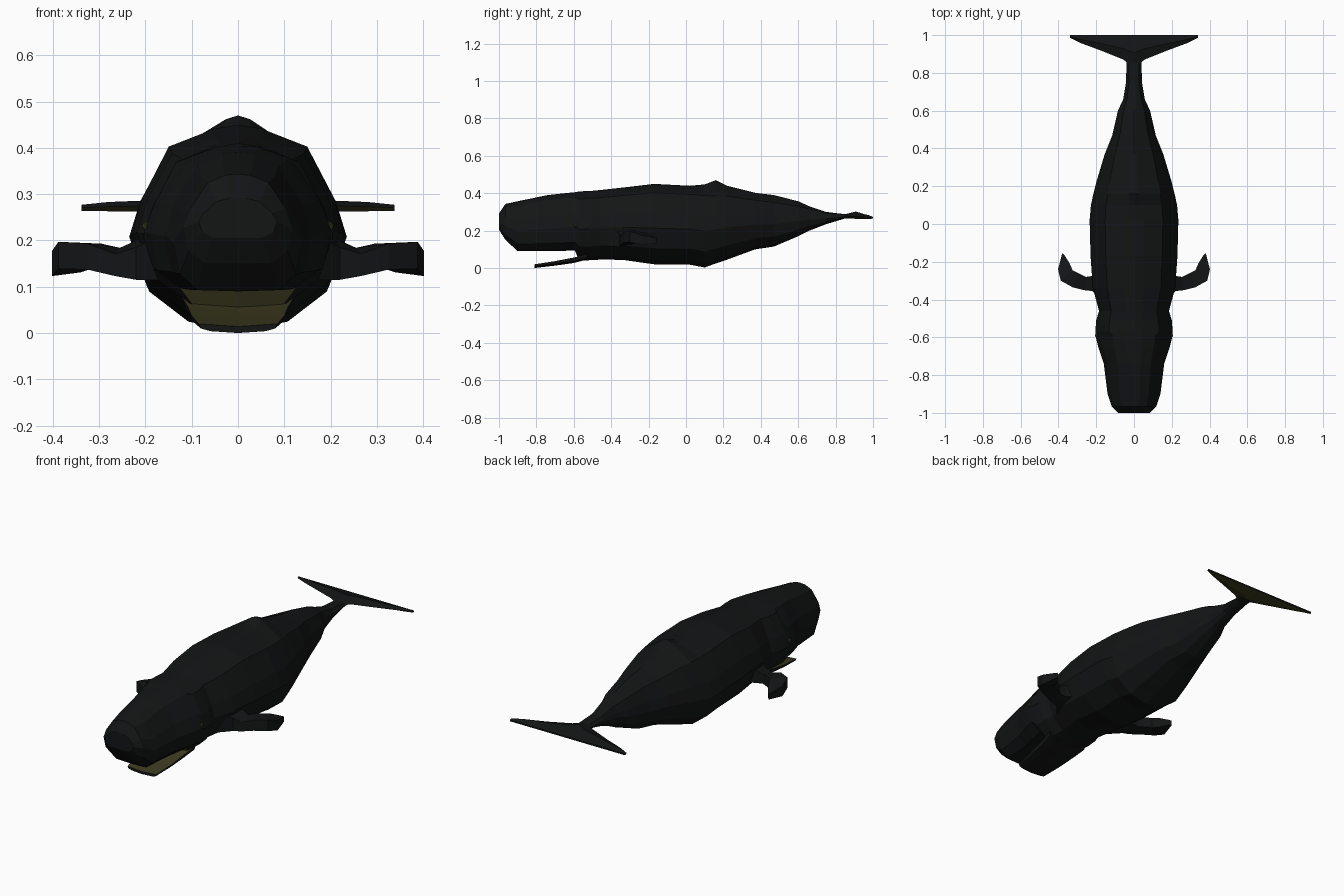
import bpy, bmesh
from mathutils import Vector

if "Cube" in bpy.data.objects:
    bpy.data.objects.remove(bpy.data.objects["Cube"])


def material(name, color):
    m = bpy.data.materials.new(name)
    m.diffuse_color = (*color, 1)
    m.use_nodes = True
    m.node_tree.nodes["Principled BSDF"].inputs["Base Color"].default_value = m.diffuse_color
    return m


SKIN = material("dark_skin", (0.0065, 0.0072, 0.0075))
OLIVE = material("olive", (0.048, 0.044, 0.014))


def loft(name, rings, is_olive=None, mirror=False):
    """Skin a list of equal-length rings, cap both ends, flat shaded."""
    bm = bmesh.new()
    rows = [[bm.verts.new(p) for p in r] for r in rings]
    n = len(rows[0])
    for i, (a, b) in enumerate(zip(rows, rows[1:])):
        for j in range(n):
            k = (j + 1) % n
            f = bm.faces.new((a[j], a[k], b[k], b[j]))
            if is_olive and is_olive(i, j):
                f.material_index = 1
    bm.faces.new(rows[0][::-1])
    bm.faces.new(rows[-1])
    bmesh.ops.recalc_face_normals(bm, faces=bm.faces)
    me = bpy.data.meshes.new(name)
    bm.to_mesh(me)
    bm.free()
    me.materials.append(SKIN)
    me.materials.append(OLIVE)
    ob = bpy.data.objects.new(name, me)
    bpy.context.collection.objects.link(ob)
    if mirror:
        ob.modifiers.new("mirror", 'MIRROR')
    return ob


# Body: faceted half sections (boxier under the head) scaled along the length
BODY = [(0, 1), (.22, .98), (.65, .89), (.9, .63), (1, .45), (.84, .2), (.47, .05), (0, 0)]
HEAD = [(0, 1), (.22, .99), (.55, .91), (.87, .62), (1, .4), (.9, .14), (.62, .01), (0, 0)]

# y, half width, bottom, top, extra ridge height
STATIONS = [
    (-1.00, .085, .205, .292, 0), (-.965, .118, .15, .343, 0), (-.90, .14, .09, .357, 0),
    (-.74, .16, .09, .39, 0), (-.65, .19, .092, .40, 0), (-.595, .203, .095, .405, 0),
    (-.57, .205, .04, .41, 0), (-.51, .20, .042, .412, 0), (-.46, .185, .045, .417, 0),
    (-.34, .218, .044, .43, 0), (-.17, .23, .02, .45, 0), (.02, .235, .018, .44, 0),
    (.10, .228, .003, .435, .012), (.16, .215, .025, .43, .040), (.22, .20, .045, .425, .015),
    (.37, .155, .10, .395, .007), (.47, .115, .115, .38, .010), (.60, .085, .17, .35, .007),
    (.66, .057, .20, .33, 0), (.75, .042, .235, .30, 0), (.85, .04, .265, .288, 0),
    (.92, .04, .265, .288, 0),
]


def body_ring(y, w, zb, zt, ridge):
    half = HEAD if y < -.58 else BODY
    pts = []
    for fx, fz in half + [(-x, z) for x, z in half[-2:0:-1]]:
        on_ridge = abs(fx) < .3 and fz > .9
        squeeze = .55 if ridge and abs(fx) == .22 else 1
        pts.append((fx * w * squeeze, y, zb + fz * (zt - zb) + ridge * on_ridge))
    return pts


# Olive mouth lining sits on the step under the head
loft("body", [body_ring(*s) for s in STATIONS], lambda i, j: i == 5 and j in (6, 7))


# Lower jaw: thin plate with olive upper face
def jaw_ring(y, w, top, bottom):
    return [(-w, y, top), (0, y, top - .006), (w, y, top), (w * .95, y, bottom + .010),
            (w * .7, y, bottom + .004), (0, y, bottom),
            (-w * .7, y, bottom + .004), (-w * .95, y, bottom + .010)]


loft("lower_jaw", [jaw_ring(-.81, .085, .020, 0), jaw_ring(-.70, .10, .037, .013),
                   jaw_ring(-.60, .108, .056, .027), jaw_ring(-.53, .12, .075, .045)],
     lambda i, j: j in (0, 1))


# Flippers: flared root, short arm that bends back into a paddle
def flipper_ring(outer, inner, z_outer, z_inner, t):
    return [(*outer, z_outer + t), (*outer, z_outer - t),
            (*inner, z_inner - t), (*inner, z_inner + t)]


loft("flipper", [
    flipper_ring((.16, -.42), (.16, -.24), .165, .19, .05),
    flipper_ring((.22, -.355), (.22, -.275), .15, .165, .035),
    flipper_ring((.265, -.35), (.255, -.28), .147, .16, .024),
    flipper_ring((.325, -.335), (.295, -.26), .165, .165, .028),
    flipper_ring((.388, -.30), (.325, -.245), .168, .165, .029),
    flipper_ring((.402, -.24), (.34, -.21), .15, .158, .027),
    flipper_ring((.38, -.155), (.368, -.165), .145, .15, .014),
], mirror=True)


# Tail flukes: flat blades with straight trailing edge and olive underside
def fluke_ring(x, front, z_top, z_bottom):
    mid = front + (1 - front) * .45
    return [(x, front, (z_top + z_bottom) / 2), (x, mid, z_top), (x, 1, .272),
            (x, 1, .264), (x, mid, z_bottom)]


loft("tail_fluke", [fluke_ring(0, .83, .302, .262), fluke_ring(.06, .872, .296, .262),
                    fluke_ring(.18, .92, .287, .262), fluke_ring(.28, .957, .283, .263),
                    fluke_ring(.338, .985, .277, .264)],
     lambda i, j: j in (3, 4), mirror=True)

# Eyes
bm = bmesh.new()
bmesh.ops.create_icosphere(bm, subdivisions=1, radius=.012)
bmesh.ops.translate(bm, verts=bm.verts, vec=Vector((.196, -.59, .23)))
me = bpy.data.meshes.new("eye")
bm.to_mesh(me)
bm.free()
me.materials.append(OLIVE)
eye = bpy.data.objects.new("eye", me)
bpy.context.collection.objects.link(eye)
eye.modifiers.new("mirror", 'MIRROR')
